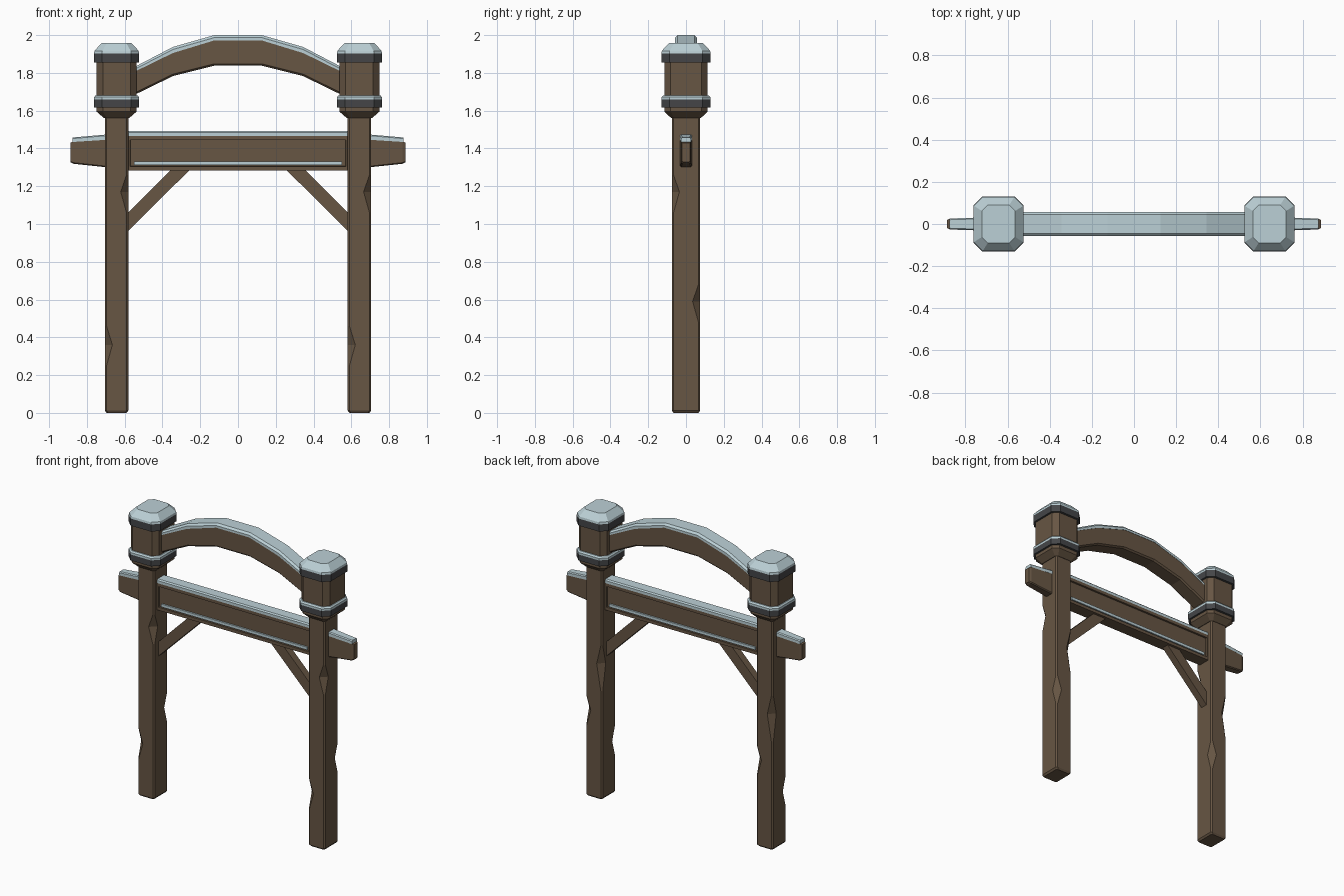
import bpy, bmesh

if "Cube" in bpy.data.objects:
    bpy.data.objects.remove(bpy.data.objects["Cube"])


def material(name, rgb):
    m = bpy.data.materials.new(name)
    m.diffuse_color = (*rgb, 1)
    m.use_nodes = True
    m.node_tree.nodes["Principled BSDF"].inputs["Base Color"].default_value = m.diffuse_color
    return m


WOOD = material("brown wood", (0.135, 0.092, 0.057))
IRON = material("dark iron", (0.058, 0.060, 0.064))
SNOW = material("pale snow", (0.50, 0.63, 0.67))


def finish(name, bm, mat):
    bmesh.ops.recalc_face_normals(bm, faces=bm.faces[:])
    me = bpy.data.meshes.new(name)
    bm.to_mesh(me)
    bm.free()
    me.materials.append(mat)
    ob = bpy.data.objects.new(name, me)
    bpy.context.collection.objects.link(ob)
    return ob


def loft(name, rings, mat):
    """Skin a list of equal-length point rings and cap both ends."""
    bm = bmesh.new()
    vs = [[bm.verts.new(p) for p in r] for r in rings]
    n = len(rings[0])
    for a, b in zip(vs, vs[1:]):
        for i in range(n):
            j = (i + 1) % n
            bm.faces.new((a[i], a[j], b[j], b[i]))
    bm.faces.new(vs[0])
    bm.faces.new(vs[-1])
    return finish(name, bm, mat)


def octagon(x, z, hx, hy, cuts):
    """Rectangle with cut corners: front-left, front-right, back-right, back-left."""
    a, b, c, d = cuts
    pts = [(-hx, -hy + a), (-hx + a, -hy), (hx - b, -hy), (hx, -hy + b),
           (hx, hy - c), (hx - c, hy), (-hx + d, hy), (-hx, hy - d)]
    return [(x + px, py, z) for px, py in pts]


def stack(name, x, sections, mat):
    return loft(name, [octagon(x, z, hx, hy, [c] * 4) for z, hx, hy, c in sections], mat)


def box(name, x0, x1, y0, y1, z0, z1, mat):
    return loft(name, [[(x, y0, z0), (x, y1, z0), (x, y1, z1), (x, y0, z1)] for x in (x0, x1)], mat)


def bar_section(x, hy, z0, z1, low=0.0, top=0.0):
    """Cross-section of a horizontal bar with chamfered lower and upper edges."""
    return [(x, -hy + low, z0), (x, hy - low, z0), (x, hy, z0 + low), (x, hy, z1 - top),
            (x, hy - top, z1), (x, -hy + top, z1), (x, -hy, z1 - top), (x, -hy, z0 + low)]


PX = 0.643
# corner chips on the posts: (low z, middle z, high z, corner index)
chips = [(0.25, 0.36, 0.46, 0), (0.48, 0.59, 0.68, 2), (0.74, 0.92, 1.05, 3), (1.06, 1.17, 1.26, 1)]

for side, s in (("left", -1), ("right", 1)):
    x = s * PX
    # chipped post
    rings = [octagon(x, 0, 0.053, 0.067, [0.008] * 4), octagon(x, 0.012, 0.062, 0.075, [0.009] * 4)]
    for lo, mid, hi, k in chips:
        for z in (lo, mid, hi):
            cuts = [0.009] * 4
            if z == mid:
                cuts[k] = 0.04
            rings.append(octagon(x, z, 0.062, 0.075, cuts))
    rings.append(octagon(x, 1.60, 0.062, 0.075, [0.009] * 4))
    loft(side + "_post", rings, WOOD)
    # wooden head block
    stack(side + "_head_block", x, [(1.56, 0.066, 0.078, 0.015), (1.595, 0.106, 0.114, 0.033),
                                    (1.88, 0.106, 0.114, 0.033)], WOOD)
    # iron bands
    for part, z0, z1 in (("lower", 1.618, 1.658), ("upper", 1.855, 1.903)):
        stack(f"{side}_{part}_band", x, [(z0, 0.119, 0.13, 0.042), (z1, 0.119, 0.13, 0.042)], IRON)
    # snow on the lower band and on the top
    stack(side + "_band_snow", x, [(1.658, 0.119, 0.13, 0.042), (1.672, 0.119, 0.13, 0.042),
                                   (1.681, 0.111, 0.121, 0.038)], SNOW)
    stack(side + "_snow_cap", x, [(1.903, 0.119, 0.13, 0.042), (1.917, 0.117, 0.128, 0.042),
                                  (1.958, 0.079, 0.09, 0.028)], SNOW)
    # tapered beam end and its snow
    loft(side + "_beam_end", [bar_section(s * 0.60, 0.034, 1.29, 1.455, 0.006),
                              bar_section(s * 0.872, 0.026, 1.319, 1.437, 0.006),
                              bar_section(s * 0.887, 0.020, 1.327, 1.430, 0.006)], WOOD)
    loft(side + "_beam_end_snow", [bar_section(s * 0.60, 0.035, 1.452, 1.482, 0, 0.006),
                                   bar_section(s * 0.877, 0.026, 1.434, 1.458, 0, 0.006)], SNOW)
    # diagonal brace
    quad = [(0.595, 0.95), (0.25, 1.292), (0.35, 1.292), (0.595, 1.047)]
    loft(side + "_brace", [[(s * px, y, pz) for px, pz in quad] for y in (-0.025, 0.025)], WOOD)

# cross beam with recessed panels front and back
beam = box("cross_beam", -0.592, 0.592, -0.042, 0.042, 1.284, 1.467, WOOD)
bm = bmesh.new()
bm.from_mesh(beam.data)
panels = [f for f in bm.faces if abs(f.normal.y) > 0.9]
bmesh.ops.inset_individual(bm, faces=panels, thickness=0.03, depth=0)
bmesh.ops.inset_individual(bm, faces=panels, thickness=0.001, depth=-0.012)
bm.to_mesh(beam.data)
bm.free()
loft("cross_beam_snow", [bar_section(x, 0.042, 1.467, 1.493, 0, 0.008) for x in (-0.592, 0.592)], SNOW)
for part, s in (("front", -1), ("back", 1)):
    box(part + "_panel_snow", -0.55, 0.55, s * 0.025, s * 0.041, 1.312, 1.331, SNOW)

# arch and its snow: (x, underside z, wood top z, snow top z), mirrored
half = [(0.56, 1.678, 1.80, 1.825), (0.345, 1.783, 1.905, 1.937), (0.125, 1.838, 1.972, 2.0)]
arch = [(-x, a, b, c) for x, a, b, c in half] + half[::-1]
loft("arch", [bar_section(x, 0.056, a, b, 0.01) for x, a, b, c in arch], WOOD)
loft("arch_snow", [bar_section(x, 0.058, b, c, 0, 0.013) for x, a, b, c in arch], SNOW)
